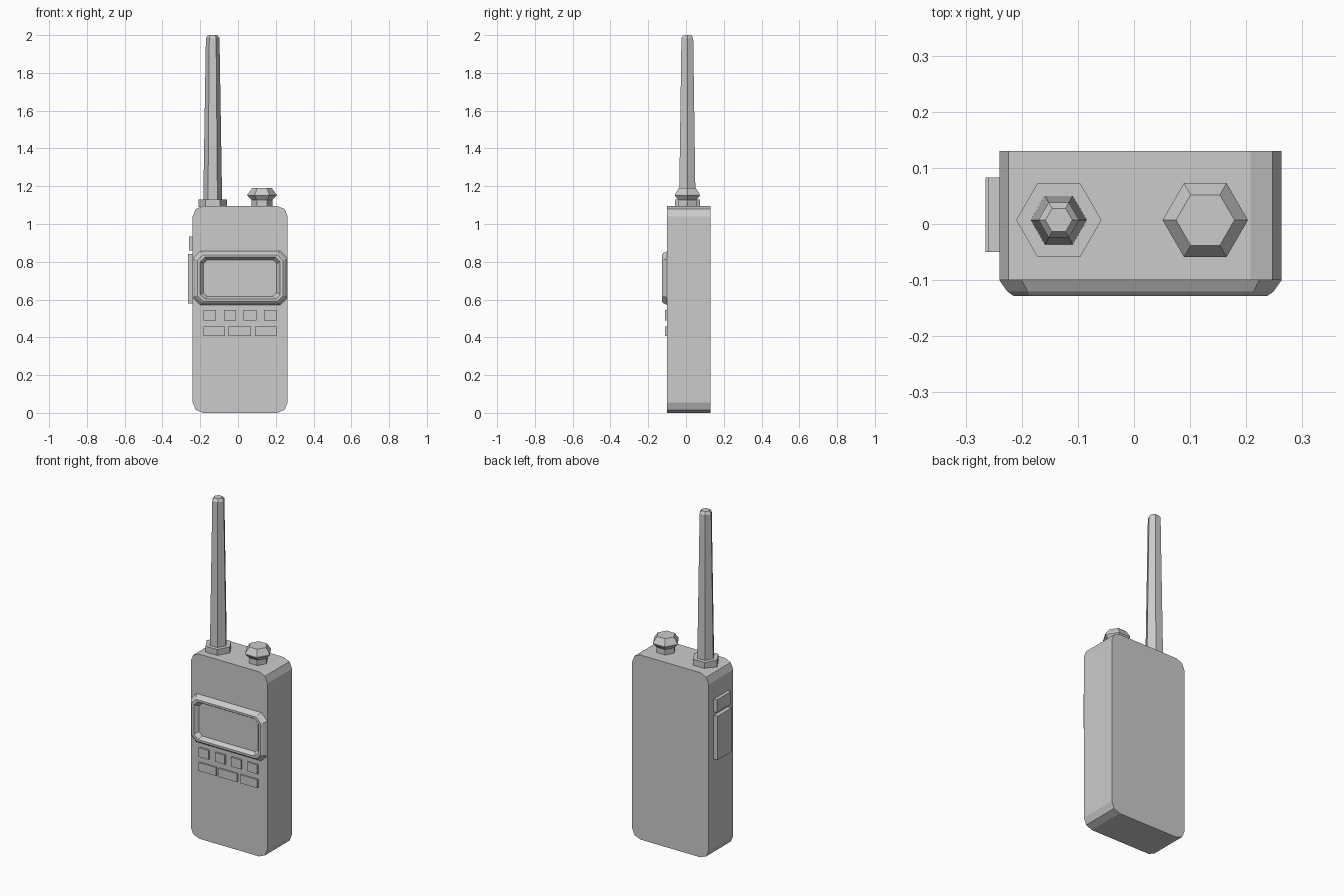
import bpy, bmesh, math
from mathutils import Vector

cube = bpy.data.objects.get("Cube")
if cube:
    bpy.data.objects.remove(cube, do_unlink=True)

grey = bpy.data.materials.new("plain grey")
grey.use_nodes = True
colour = (0.6, 0.6, 0.6, 1)
grey.diffuse_color = colour
grey.node_tree.nodes["Principled BSDF"].inputs["Base Color"].default_value = colour


def finish(name, bm):
    bmesh.ops.recalc_face_normals(bm, faces=bm.faces)
    mesh = bpy.data.meshes.new(name)
    bm.to_mesh(mesh)
    bm.free()
    mesh.materials.append(grey)
    obj = bpy.data.objects.new(name, mesh)
    bpy.context.collection.objects.link(obj)
    return obj


def loft(name, rings, cap_start=True, cap_end=True):
    """Skin a series of matching point rings."""
    bm = bmesh.new()
    loops = [[bm.verts.new(p) for p in ring] for ring in rings]
    n = len(loops[0])
    for a, b in zip(loops, loops[1:]):
        for i in range(n):
            j = (i + 1) % n
            bm.faces.new((a[i], a[j], b[j], b[i]))
    if cap_start:
        bm.faces.new(loops[0])
    if cap_end:
        bm.faces.new(loops[-1])
    return finish(name, bm)


def rounded(x0, x1, z0, z1, r, y, segments=1):
    """Rectangle in the xz plane with cut or rounded corners."""
    ring = []
    corners = [(x1 - r, z1 - r), (x0 + r, z1 - r), (x0 + r, z0 + r), (x1 - r, z0 + r)]
    for k, (cx, cz) in enumerate(corners):
        for s in range(segments + 1):
            a = math.pi / 2 * (k + s / segments)
            ring.append((cx + r * math.cos(a), y, cz + r * math.sin(a)))
    return ring


def hex_stack(name, cx, profile):
    """Six-sided turned part from (radius, height) pairs."""
    rings = []
    for r, z in profile:
        rings.append([(cx + r * math.cos(i * math.pi / 3),
                       0.007 + r * math.sin(i * math.pi / 3), z) for i in range(6)])
    return loft(name, rings)


def box(name, lo, hi):
    lo, hi = Vector(lo), Vector(hi)
    bm = bmesh.new()
    bmesh.ops.create_cube(bm, size=1)
    for v in bm.verts:
        v.co = (lo + hi) / 2 + v.co * (hi - lo)
    return finish(name, bm)


# Body
LEFT, RIGHT, FRONT, BACK = -0.24, 0.263, -0.10, 0.13
loft("body", [rounded(LEFT, RIGHT, 0, 1.095, 0.055, y, 2) for y in (FRONT, BACK)])

# Raised screen frame, from its outer edge over the rim to the glass
frame_steps = [(0, 0.04, FRONT), (0.014, 0.036, -0.12), (0.025, 0.03, -0.128),
               (0.04, 0.025, -0.128), (0.058, 0.02, -0.104)]
loft("screen_frame",
     [rounded(LEFT + d, RIGHT - d, 0.57 + d * 0.8, 0.857 - d * 0.8, r, y)
      for d, r, y in frame_steps], cap_start=False)

# Keypad
rows = [(0.49, 0.545, [(-0.182, -0.116), (-0.075, -0.01), (0.03, 0.097), (0.138, 0.203)]),
        (0.407, 0.457, [(-0.182, -0.068), (-0.05, 0.07), (0.09, 0.203)])]
for row, (z0, z1, spans) in enumerate(rows, 1):
    for col, (x0, x1) in enumerate(spans, 1):
        box(f"key_{row}_{col}", (x0, -0.11, z0), (x1, FRONT + 0.005, z1))

# Side buttons
box("talk_button", (-0.265, -0.05, 0.58), (LEFT + 0.005, 0.083, 0.84))
box("side_button", (-0.26, -0.05, 0.86), (LEFT + 0.005, 0.083, 0.935))

# Antenna and volume knob
hex_stack("antenna_base", -0.134, [(0.076, 1.09), (0.076, 1.13)])
hex_stack("antenna", -0.134, [(0.05, 1.125), (0.036, 1.985), (0.024, 2.0)])
hex_stack("volume_knob", 0.127, [(0.055, 1.09), (0.055, 1.127), (0.076, 1.15),
                                 (0.076, 1.157), (0.052, 1.19)])
